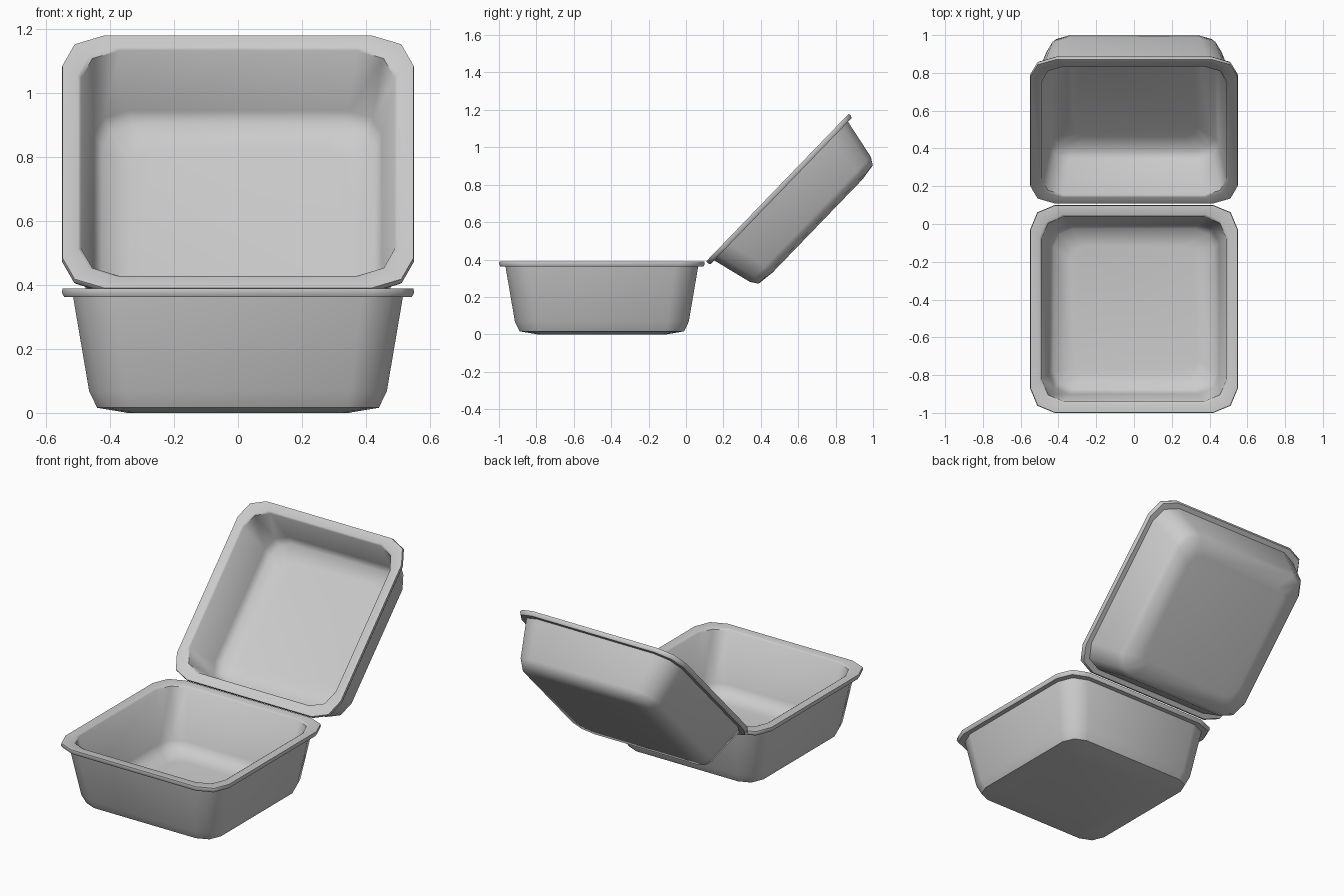
import bpy, bmesh, math
from mathutils import Matrix

if "Cube" in bpy.data.objects:
    bpy.data.objects.remove(bpy.data.objects["Cube"])

# Wall section: (half width, height, corner radius), outside floor -> rim -> inside floor
PROFILE = [
    (0.345, 0.002, 0.07), (0.44, 0.018, 0.10), (0.465, 0.07, 0.115),
    (0.515, 0.362, 0.125), (0.543, 0.362, 0.13), (0.55, 0.375, 0.13), (0.548, 0.389, 0.13),
    (0.50, 0.389, 0.12), (0.49, 0.382, 0.12),
    (0.45, 0.08, 0.105), (0.425, 0.034, 0.10), (0.335, 0.018, 0.07),
]
TOP = 0.389


def ring(half, radius):
    """Square outline with two-segment rounded corners."""
    pts = []
    for k in range(4):
        sx, sy = [(1, 1), (-1, 1), (-1, -1), (1, -1)][k]
        for j in range(3):
            a = math.radians(90 * k + 45 * j)
            pts.append((sx * (half - radius) + radius * math.cos(a),
                        sy * (half - radius) + radius * math.sin(a)))
    return pts


def tray(name, depth, matrix):
    """Open shell whose rim top lies on local z = 0."""
    bm = bmesh.new()
    s = depth / TOP
    rings = []
    for half, z, rad in PROFILE:
        # keep rim thickness, scale only the body
        zz = (z - TOP) if z > 0.36 else (z - TOP) * s
        rings.append([bm.verts.new((x, y, zz)) for x, y in ring(half, rad)])
    n = len(rings[0])
    for a, b in zip(rings, rings[1:]):
        for i in range(n):
            j = (i + 1) % n
            bm.faces.new((a[i], a[j], b[j], b[i]))
    bm.faces.new(rings[0][::-1])
    bm.faces.new(rings[-1])
    bmesh.ops.recalc_face_normals(bm, faces=bm.faces)
    bm.transform(matrix)
    me = bpy.data.meshes.new(name)
    bm.to_mesh(me)
    bm.free()
    ob = bpy.data.objects.new(name, me)
    bpy.context.collection.objects.link(ob)
    bpy.context.view_layer.objects.active = ob
    ob.select_set(True)
    bpy.ops.object.shade_smooth_by_angle(angle=math.radians(50))
    ob.select_set(False)
    return ob


# Base tray standing on the ground
tray("box_base", 0.391, Matrix.Translation((0, -0.45, 0.389)))

# Lid swung open about the back edge of the base
tray("box_lid", 0.298,
     Matrix.Translation((0, 0.107, 0.389))
     @ Matrix.Rotation(math.radians(46), 4, 'X')
     @ Matrix.Translation((0, 0.55, 0)))
